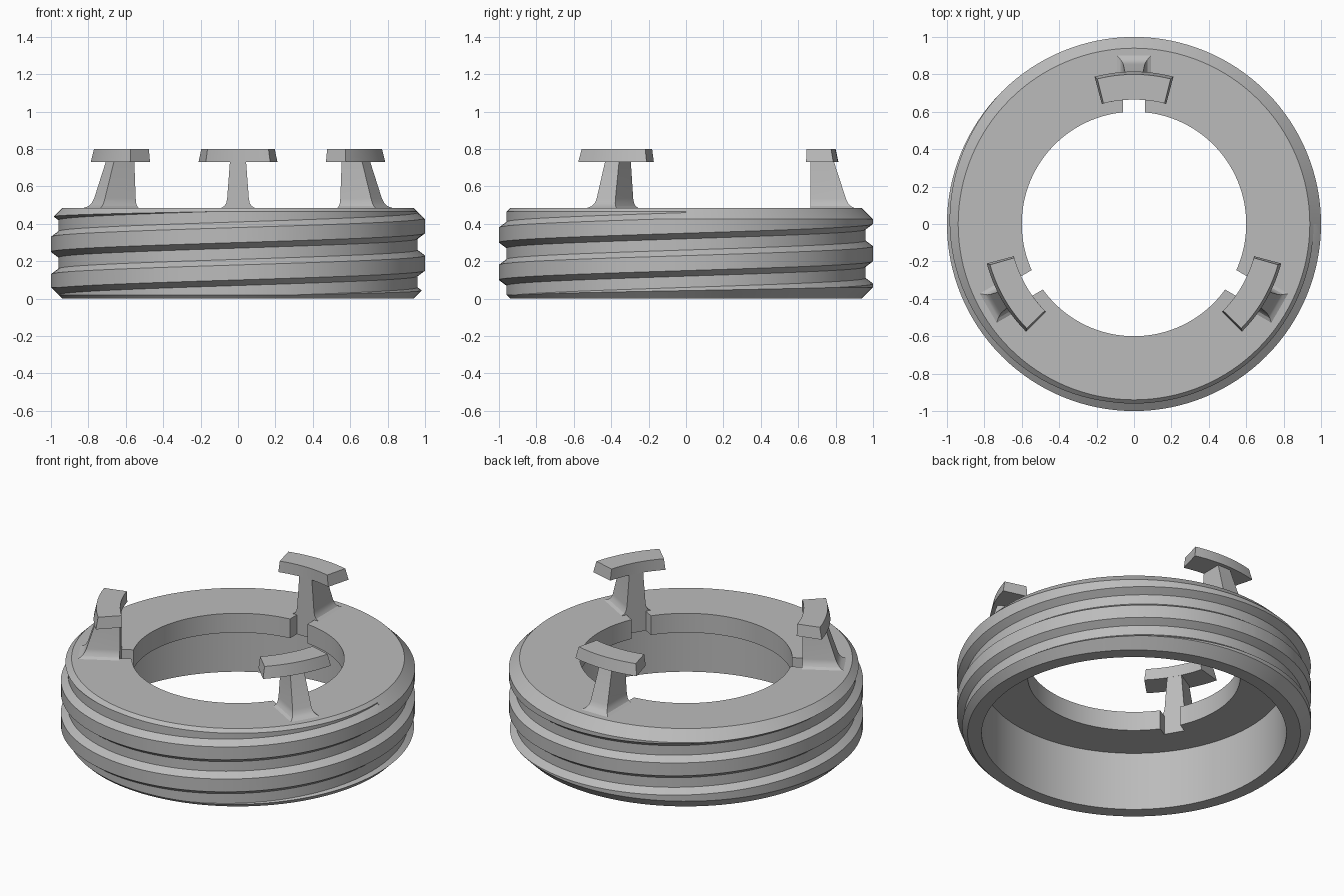
import bpy, bmesh
from math import cos, sin, tau, radians
from mathutils import Matrix, Vector

if "Cube" in bpy.data.objects:
    bpy.data.objects.remove(bpy.data.objects["Cube"])

SEG = 128
TOP = 0.485        # top of the ring
PITCH = 0.2        # rise of the thread per turn
SLOT_R = 0.665     # depth of the slots in the hole

grey = bpy.data.materials.new("plain grey")
grey.use_nodes = True
COLOUR = (0.5, 0.5, 0.5, 1)
grey.diffuse_color = COLOUR
grey.node_tree.nodes["Principled BSDF"].inputs["Base Color"].default_value = COLOUR


def loft(name, sections, loop=False):
    """Skin equal-length closed sections; join the ends or cap them."""
    bm = bmesh.new()
    rings = [[bm.verts.new(p) for p in s] for s in sections]
    pairs = list(zip(rings, rings[1:]))
    if loop:
        pairs.append((rings[-1], rings[0]))
    else:
        bm.faces.new(rings[0])
        bm.faces.new(rings[-1])
    n = len(rings[0])
    for a, b in pairs:
        for i in range(n):
            j = (i + 1) % n
            bm.faces.new((a[i], a[j], b[j], b[i]))
    bmesh.ops.recalc_face_normals(bm, faces=bm.faces)
    mesh = bpy.data.meshes.new(name)
    bm.to_mesh(mesh)
    bm.free()
    mesh.materials.append(grey)
    obj = bpy.data.objects.new(name, mesh)
    bpy.context.collection.objects.link(obj)
    return obj


def polar(r, angle, z):
    return Vector((r * cos(angle), r * sin(angle), z))


def activate(obj):
    bpy.ops.object.select_all(action="DESELECT")
    obj.select_set(True)
    bpy.context.view_layer.objects.active = obj


def smooth(obj):
    activate(obj)
    bpy.ops.object.shade_smooth_by_angle(angle=radians(25))


def cut(obj, cutter):
    cutter.hide_render = True
    mod = obj.modifiers.new("cut", "BOOLEAN")
    mod.operation = "DIFFERENCE"
    mod.solver = "EXACT"
    mod.object = cutter
    activate(obj)
    bpy.ops.object.modifier_apply(modifier=mod.name)
    bpy.data.objects.remove(cutter)


def rect(w, r_in, r_out, z):
    """Flat section of a part standing on the +y side."""
    return [(-w, r_in, z), (w, r_in, z), (w, r_out, z), (-w, r_out, z)]


# Ring: open cup below, inner flange on top, chamfered rims
profile = [(0.86, 0), (0.94, 0), (1, 0.06), (1, TOP - 0.06), (0.94, TOP),
           (0.6, TOP), (0.6, 0.365), (0.86, 0.365)]
ring = loft("threaded_ring",
            [[polar(r, tau * i / SEG, z) for r, z in profile] for i in range(SEG)],
            loop=True)

# Helical groove, running out through the rims and stopping square at the top
groove = [(0.96, -0.03), (1.04, -0.09), (1.04, 0.09), (0.96, 0.03)]
path = []
for i in range(-3 * SEG, 1):
    turn = i / SEG
    path.append([polar(r, tau * turn, 0.49 + PITCH * turn + z) for r, z in groove])
cut(ring, loft("groove_cutter", path))

# Three clips, each a slot, a flared post and a curved head
post_sections = [(0.09, 0.9, TOP - 0.02), (0.09, 0.9, TOP), (0.073, 0.88, 0.495),
                 (0.063, 0.866, 0.511), (0.058, 0.855, 0.535), (0.043, 0.79, 0.735)]
HEAD_STEPS = 12
for side, degrees in (("back", 0), ("right", 120), ("left", 240)):
    spin = Matrix.Rotation(radians(degrees), 4, "Z")

    slot = loft("slot_cutter", [rect(0.06, 0.5, SLOT_R, z) for z in (0.3, 0.6)])
    slot.data.transform(spin)
    cut(ring, slot)

    post = loft(side + "_post", [rect(w, SLOT_R, out, z) for w, out, z in post_sections])
    post.data.transform(spin)
    smooth(post)

    arcs = []
    for i in range(HEAD_STEPS + 1):
        t = 2 * i / HEAD_STEPS - 1
        low, high = (radians(90 + t * a) for a in (15, 14.2))
        arcs.append([polar(SLOT_R, low, 0.73), polar(0.815, low, 0.73),
                     polar(0.8, high, 0.8), polar(SLOT_R, high, 0.8)])
    head = loft(side + "_head", arcs)
    head.data.transform(spin)
    smooth(head)

smooth(ring)
